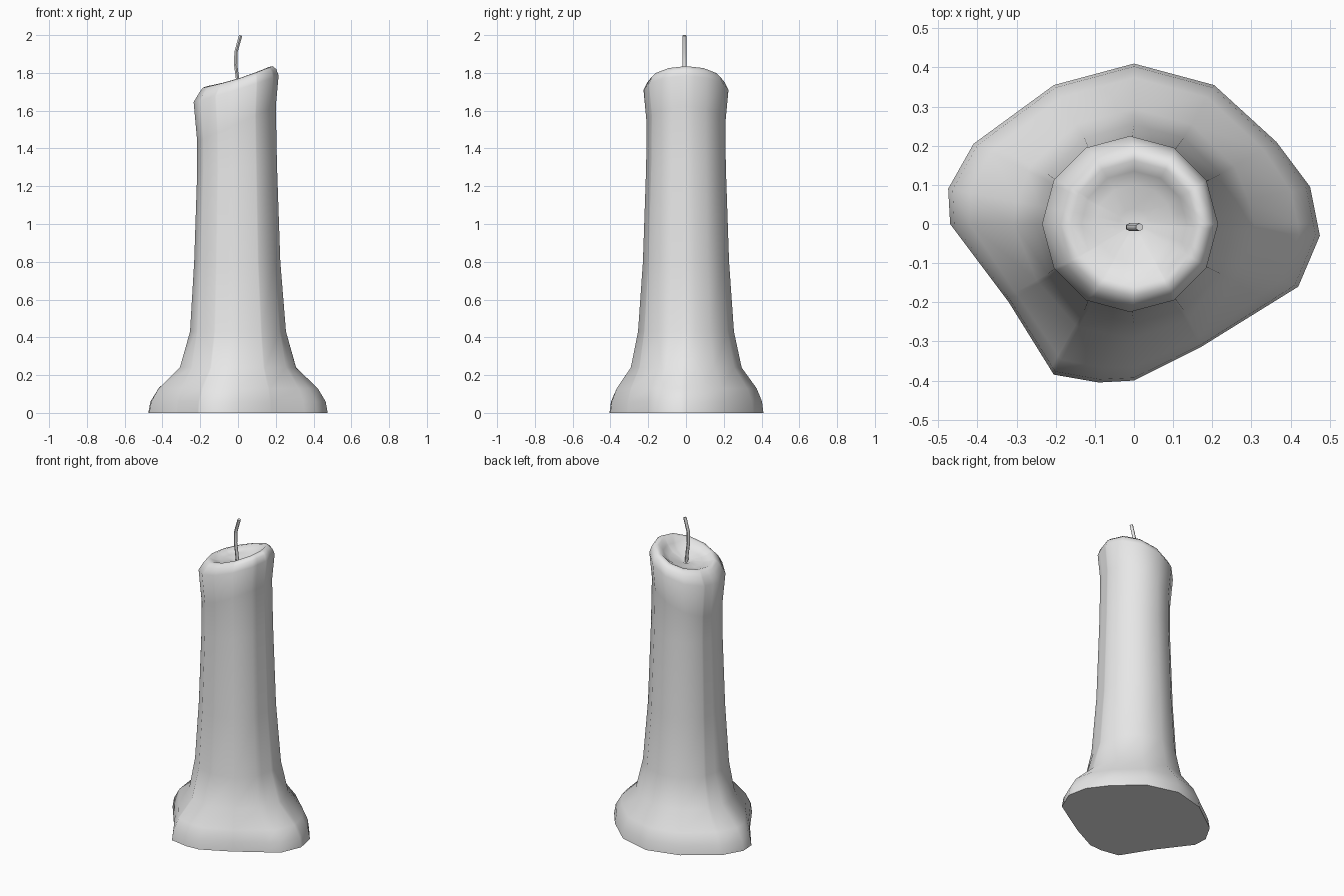
import bpy, bmesh, math
from mathutils import Vector

cube = bpy.data.objects.get("Cube")
if cube:
    bpy.data.objects.remove(cube, do_unlink=True)

wax = bpy.data.materials.new("pale_grey_wax")
wax.use_nodes = True
wax.diffuse_color = (0.8, 0.8, 0.8, 1)
wax.node_tree.nodes["Principled BSDF"].inputs["Base Color"].default_value = (0.8, 0.8, 0.8, 1)

# Outline of the melted foot
FOOT = [(.475, -.03), (.45, .095), (.36, .215), (.205, .355), (0, .41),
        (-.205, .355), (-.41, .205), (-.475, .09), (-.47, 0), (-.32, -.2),
        (-.205, -.385), (-.09, -.405), (0, -.4), (.17, -.315), (.42, -.16)]
SIDES = 12
TAU = math.tau


def foot_radius(a):
    """Distance from the axis to the foot outline at angle a."""
    d = Vector((math.cos(a), math.sin(a)))
    for i, p in enumerate(FOOT):
        p, q = Vector(p), Vector(FOOT[(i + 1) % len(FOOT)])
        e = q - p
        den = d.cross(e)
        if abs(den) < 1e-9:
            continue
        t, u = p.cross(e) / den, p.cross(d) / den
        if t > 0 and -1e-5 <= u <= 1 + 1e-5:
            return t
    return .4


def shaft_radius(a, r):
    """Distance to the edge of a twelve-sided polygon with corner radius r."""
    step = TAU / SIDES
    return r * math.cos(step / 2) / math.cos(a % step - step / 2)


# Columns run through the corners of both the shaft and the foot
angles = sorted({round(i * TAU / SIDES, 3) for i in range(SIDES)}
                | {round(math.atan2(y, x) % TAU, 3) for x, y in FOOT})
angles = [a for i, a in enumerate(angles) if i == 0 or a - angles[i - 1] > .02]

# Rings: radius, height, share of foot outline, slope along x, sag, x shift
RINGS = [(.26, 0, 1, 0, 0, 0),
         (.26, .06, .95, 0, 0, 0),
         (.26, .13, .76, 0, 0, 0),
         (.262, .24, .22, 0, 0, 0),
         (.254, .43, 0, 0, 0, 0),
         (.228, .8, 0, 0, 0, -.004),
         (.211, 1.3, 0, .1, 0, -.005),
         (.208, 1.53, 0, .45, 0, -.008),
         (.225, 1.71, 0, .31, .1, -.01),
         (.205, 1.75, 0, .31, .15, -.002),
         (.185, 1.768, 0, .31, .3, -.002),
         (.162, 1.77, 0, .31, .4, 0),
         (.135, 1.75, 0, .26, .3, 0),
         (.1, 1.735, 0, .16, 0, 0),
         (.04, 1.728, 0, .08, 0, 0)]

# Candle body with melted foot, slanted lip and hollow top
bm = bmesh.new()
loops = []
for r, z, share, slope, sag, shift in RINGS:
    loop = []
    for a in angles:
        base = shaft_radius(a, r)
        d = base + (foot_radius(a) - base) * share
        x, y = d * math.cos(a), d * math.sin(a)
        loop.append(bm.verts.new((x + shift, y, z + slope * x + sag * x * x)))
    loops.append(loop)
n = len(angles)
for low, high in zip(loops, loops[1:]):
    for i in range(n):
        j = (i + 1) % n
        bm.faces.new((low[i], low[j], high[j], high[i]))
bm.faces.new(loops[0][::-1])
dimple = bm.verts.new((0, 0, 1.71))
for i in range(n):
    bm.faces.new((loops[-1][i], loops[-1][(i + 1) % n], dimple))
mesh = bpy.data.meshes.new("candle_body")
bm.to_mesh(mesh)
bm.free()
body = bpy.data.objects.new("candle_body", mesh)

# Bent wick
curve = bpy.data.curves.new("wick", "CURVE")
curve.dimensions = "3D"
curve.bevel_depth = .01
curve.bevel_resolution = 1
curve.use_fill_caps = True
path = [(.004, -.008, 1.7), (-.004, -.008, 1.78), (-.012, -.008, 1.84),
        (-.011, -.008, 1.91), (.014, -.008, 1.998)]
spline = curve.splines.new("POLY")
spline.points.add(len(path) - 1)
for point, co in zip(spline.points, path):
    point.co = (*co, 1)
wick = bpy.data.objects.new("wick", curve)

for obj in (body, wick):
    bpy.context.collection.objects.link(obj)
    obj.data.materials.append(wax)

bpy.ops.object.select_all(action="DESELECT")
wick.select_set(True)
bpy.context.view_layer.objects.active = wick
bpy.ops.object.convert(target="MESH")
body.select_set(True)
bpy.context.view_layer.objects.active = body
bpy.ops.object.shade_smooth_by_angle(angle=math.radians(60))
